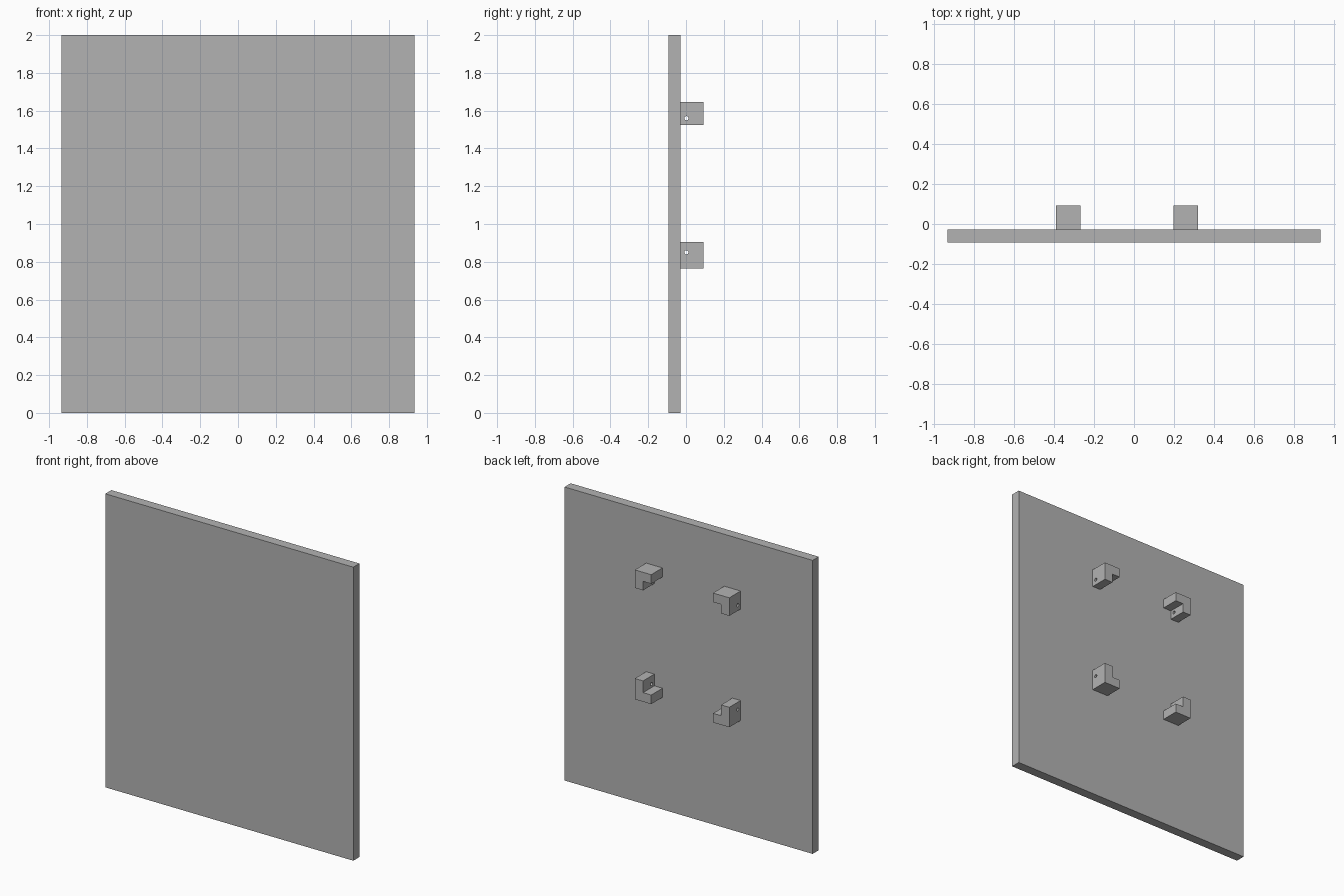
import bpy
import bmesh
from math import pi
from mathutils import Matrix, Vector

cube = bpy.data.objects.get("Cube")
if cube:
    bpy.data.objects.remove(cube, do_unlink=True)

grey = bpy.data.materials.new("plain_grey")
grey.use_nodes = True
colour = (0.45, 0.45, 0.45, 1)
grey.diffuse_color = colour
grey.node_tree.nodes["Principled BSDF"].inputs["Base Color"].default_value = colour

HALF_DEPTH = 0.0935   # overall half depth
PANEL_BACK = -0.028   # rear face of the panel
ARM = 0.062           # thickness of each bracket arm


def finish(name, bm):
    bmesh.ops.recalc_face_normals(bm, faces=bm.faces)
    mesh = bpy.data.meshes.new(name)
    bm.to_mesh(mesh)
    bm.free()
    mesh.materials.append(grey)
    obj = bpy.data.objects.new(name, mesh)
    bpy.context.collection.objects.link(obj)
    return obj


def bracket(name, outer, side, base, up, height, hole_z):
    """L profile: a flat arm at base and a leg on the outer side, drilled across."""
    width = 0.123
    profile = [(0, 0), (width, 0), (width, ARM), (ARM, ARM), (ARM, height), (0, height)]
    bm = bmesh.new()
    verts = [bm.verts.new((outer - side * u, PANEL_BACK, base + up * v)) for u, v in profile]
    face = bm.faces.new(verts)
    extruded = bmesh.ops.extrude_face_region(bm, geom=[face])["geom"]
    moved = [g for g in extruded if isinstance(g, bmesh.types.BMVert)]
    bmesh.ops.translate(bm, verts=moved, vec=Vector((0, HALF_DEPTH - PANEL_BACK, 0)))
    obj = finish(name, bm)

    # Screw hole through the leg
    bm = bmesh.new()
    place = Matrix.Translation((outer - side * ARM / 2, 0.002, hole_z)) @ Matrix.Rotation(pi / 2, 4, "Y")
    bmesh.ops.create_cone(bm, cap_ends=True, segments=24, radius1=0.011, radius2=0.011,
                          depth=ARM * 1.5, matrix=place)
    cutter = finish("hole_cutter", bm)
    cutter.hide_render = True
    mod = obj.modifiers.new("screw_hole", "BOOLEAN")
    mod.operation = "DIFFERENCE"
    mod.solver = "EXACT"
    mod.object = cutter
    bpy.context.view_layer.objects.active = obj
    bpy.ops.object.modifier_apply(modifier=mod.name)
    bpy.data.objects.remove(cutter, do_unlink=True)


# Flat panel
bm = bmesh.new()
bmesh.ops.create_cube(bm, size=1)
bmesh.ops.scale(bm, verts=bm.verts, vec=(1.87, PANEL_BACK + HALF_DEPTH, 2))
bmesh.ops.translate(bm, verts=bm.verts, vec=(0, (PANEL_BACK - HALF_DEPTH) / 2, 1))
finish("panel", bm)

# Four corner brackets on the back, notches facing each other
for label, outer, side, lower_height in (("left", 0.32, 1, 0.142), ("right", -0.392, -1, 0.136)):
    bracket("upper_" + label + "_bracket", outer, side, 1.646, -1, 0.123, 1.56)
    bracket("lower_" + label + "_bracket", outer, side, 0.764, 1, lower_height, 0.85)
